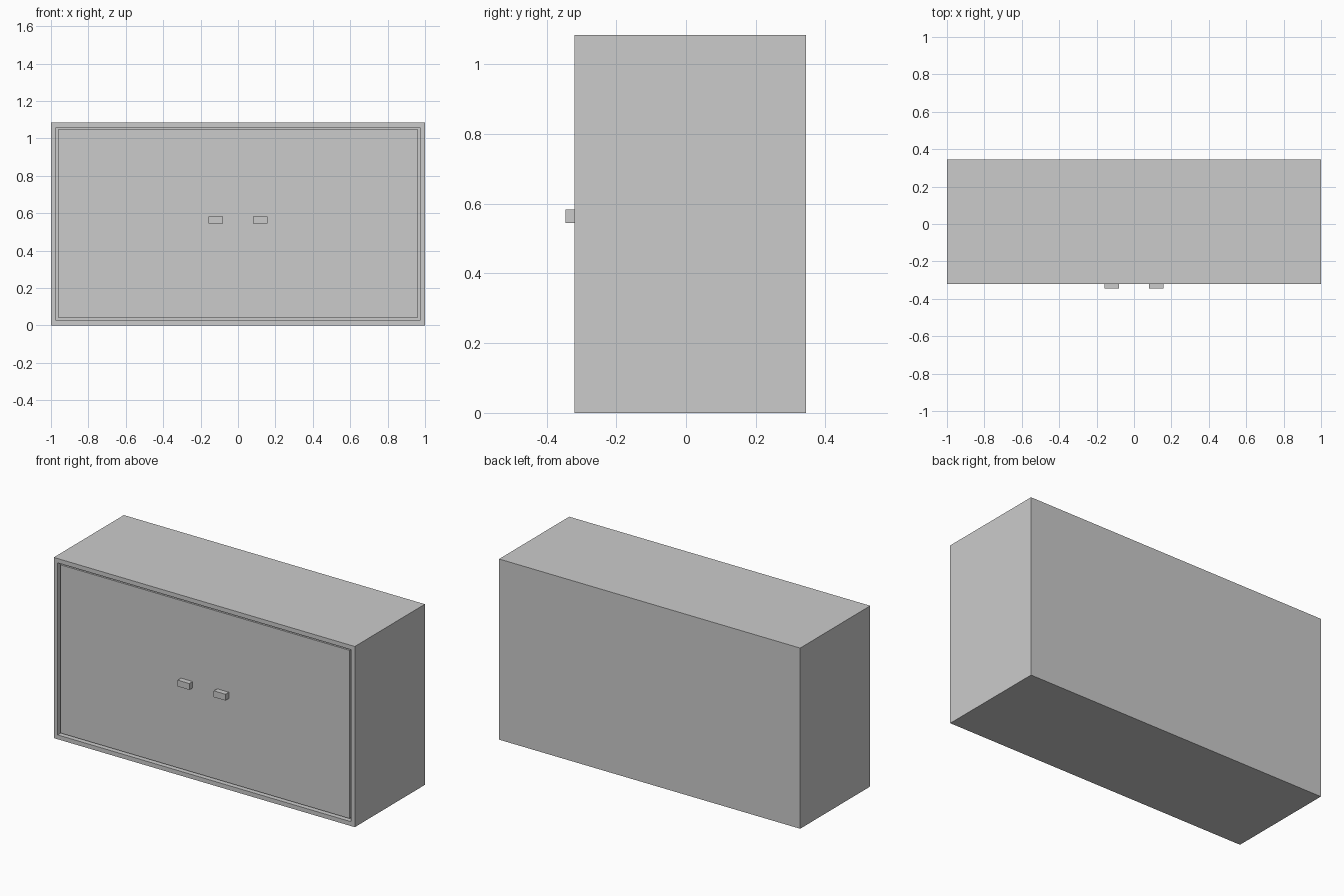
import bpy
import bmesh
from mathutils import Vector

if "Cube" in bpy.data.objects:
    bpy.data.objects.remove(bpy.data.objects["Cube"])

FRONT, BACK, HEIGHT = -0.32, 0.345, 1.085


def box(name, lo, hi):
    """Axis-aligned box between two corners."""
    bm = bmesh.new()
    bmesh.ops.create_cube(bm, size=1)
    lo, hi = Vector(lo), Vector(hi)
    for v in bm.verts:
        v.co = [(lo[i] + hi[i]) / 2 + v.co[i] * (hi[i] - lo[i]) for i in range(3)]
    mesh = bpy.data.meshes.new(name)
    bm.to_mesh(mesh)
    bm.free()
    obj = bpy.data.objects.new(name, mesh)
    bpy.context.collection.objects.link(obj)
    return obj


# Cabinet body: a box whose front face is inset and pushed in
body = box("cabinet_body", (-1, FRONT, 0), (1, BACK, HEIGHT))
bm = bmesh.new()
bm.from_mesh(body.data)
bm.normal_update()
front = min(bm.faces, key=lambda f: f.calc_center_median().y)
bmesh.ops.inset_region(bm, faces=[front], thickness=0.026, use_even_offset=True)
pushed = bmesh.ops.extrude_discrete_faces(bm, faces=[front])["faces"][0]
for v in pushed.verts:
    v.co.y += 0.03
bm.to_mesh(body.data)
bm.free()

# Door panel, with a narrow gap to the frame
box("door_panel", (-0.961, FRONT + 0.006, 0.039), (0.961, FRONT + 0.03, 1.049))

# Pair of small block handles
for side, x in (("left", -0.12), ("right", 0.12)):
    box(side + "_handle", (x - 0.039, -0.346, 0.545), (x + 0.039, FRONT + 0.006, 0.583))
